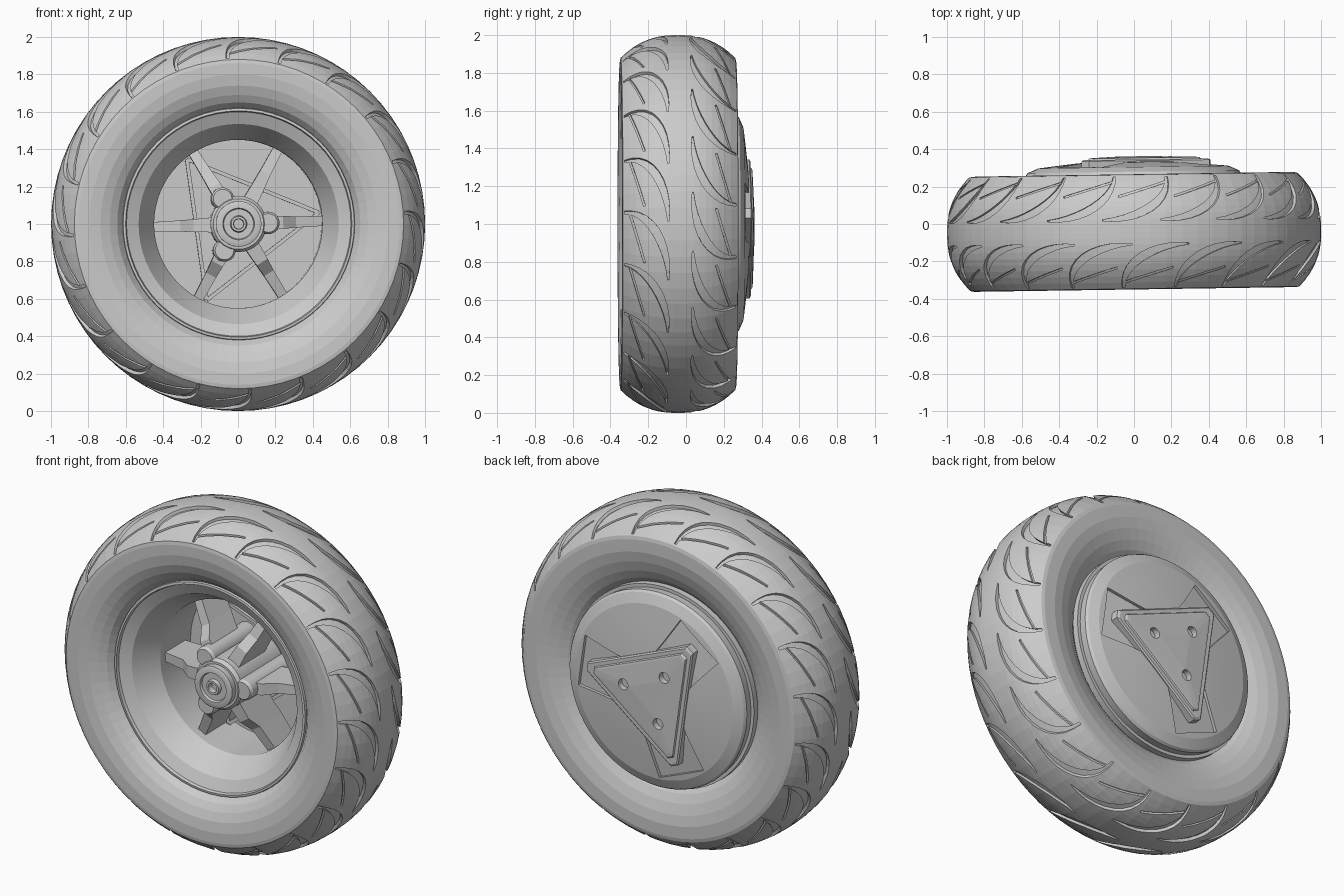
import bpy, bmesh
from math import sin, cos, pi, radians, hypot
from mathutils import Matrix, Vector

if "Cube" in bpy.data.objects:
    bpy.data.objects.remove(bpy.data.objects["Cube"])

# wheel axis runs along y, slightly turned about z, resting on z = 0
PLACE = Matrix.Translation((0, 0, 1)) @ Matrix.Rotation(radians(0.85), 4, 'Z')
MID = -0.043          # centre line of the tread
HALF = 0.303          # half width of the tread


def P(r, a, y):
    return Vector((r * cos(a), y, r * sin(a)))


def loft(bm, rings, closed=False):
    """Bridge equal rings; cap both ends, or join last to first."""
    rows = [[bm.verts.new(p) for p in ring] for ring in rings]
    n = len(rows[0])
    pairs = list(zip(rows, rows[1:]))
    if closed:
        pairs.append((rows[-1], rows[0]))
    else:
        bm.faces.new(rows[0])
        bm.faces.new(rows[-1][::-1])
    for a, b in pairs:
        for i in range(n):
            j = (i + 1) % n
            bm.faces.new((a[i], b[i], b[j], a[j]))


def make(name, bm, smooth=None):
    bm.normal_update()
    if bm.calc_volume(signed=True) < 0:
        bmesh.ops.reverse_faces(bm, faces=bm.faces[:])
    me = bpy.data.meshes.new(name)
    bm.to_mesh(me)
    bm.free()
    ob = bpy.data.objects.new(name, me)
    bpy.context.collection.objects.link(ob)
    ob.matrix_world = PLACE
    if smooth:
        bpy.context.view_layer.objects.active = ob
        ob.select_set(True)
        bpy.ops.object.shade_smooth_by_angle(angle=radians(smooth))
        ob.select_set(False)
    return ob


def circle(r, y, n, c=(0, 0)):
    return [P(r, 2 * pi * i / n, y) + Vector((c[0], 0, c[1])) for i in range(n)]


def lathe(bm, prof, n, closed=False, c=(0, 0)):
    loft(bm, [circle(r, y, n, c) for r, y in prof], closed)


def volume(me):
    bm = bmesh.new()
    bm.from_mesh(me)
    v = bm.calc_volume(signed=True)
    bm.free()
    return v


def cut(ob, cutter):
    """Subtract cutter, trying solvers until the result keeps a sane volume."""
    before = volume(ob.data)
    for solver in ('MANIFOLD', 'EXACT', 'FLOAT'):
        m = ob.modifiers.new('cut', 'BOOLEAN')
        m.object, m.operation, m.solver = cutter, 'DIFFERENCE', solver
        bpy.context.view_layer.update()
        dg = bpy.context.evaluated_depsgraph_get()
        me = bpy.data.meshes.new_from_object(ob.evaluated_get(dg))
        ob.modifiers.remove(m)
        v = volume(me)
        print(ob.name, solver, before, v)
        if .85 * before < v < .99999 * before:
            ob.data = me
            break
    bpy.data.objects.remove(cutter)


def tread_r(v):
    return 1 - 0.12 * (abs(v) / HALF) ** 2.5


# tyre
bm = bmesh.new()
tread = [(tread_r(HALF * k / 9), MID + HALF * k / 9) for k in range(-9, 10)]
back = [(.86, .265), (.79, .266), (.73, .255), (.67, .235), (.62, .21), (.585, .18)]
front = [(.585, -.20), (.615, -.25), (.65, -.295), (.69, -.32), (.74, -.34), (.80, -.35), (.86, -.35)]
lathe(bm, tread + back + front, 72, True)
tyre = make('tyre', bm)


# tread grooves: (offset from centre line, angle, half width) along each path
def crescent(t):
    a = t * pi / 2
    w = .003 + .017 * sin(pi * min(1, t * 1.05)) + .005 * t
    return .065 + .23 * (1 - cos(a)), .37 * sin(a), w


def sipe(t):
    return .19 + .08 * t, .085 + .285 * t, .005


def groove_cutter(path, steps, depth, s):
    bm = bmesh.new()
    for k in range(20):
        base = 2 * pi * (k + (.5 if s > 0 else 0)) / 20 + .013
        rings = []
        for i in range(steps + 1):
            t = i / steps
            v, th, w = path(t)
            v0, th0, _ = path(max(0, t - .01))
            v1, th1, _ = path(min(1, t + .01))
            dv, dt = v1 - v0, th1 - th0
            d = hypot(dv, dt)
            nv, nt = w * dt / d, -w * dv / d
            ring = []
            for q, h in ((-1, -depth), (1, -depth), (1, .03), (-1, .03)):
                vv, tt = v + q * nv, th + q * nt
                ring.append(P(tread_r(vv) + h, base - s * tt, MID + s * vv))
            rings.append(ring)
        loft(bm, rings)
    bmesh.ops.triangulate(bm, faces=bm.faces[:])
    return make('groove_cutter', bm)


for s in (-1, 1):
    cut(tyre, groove_cutter(crescent, 10, .018, s))
    cut(tyre, groove_cutter(sipe, 5, .012, s))

# rim barrel with stepped front lip
bm = bmesh.new()
lathe(bm, [(.595, -.15), (.622, -.25), (.618, -.27), (.605, -.272), (.60, -.255), (.535, -.225),
           (.45, -.08), (.45, .22), (.59, .22)], 64, True)
make('rim', bm, 14)

# domed back cover
bm = bmesh.new()
lathe(bm, [(.02, .21), (.57, .21), (.575, .265), (.565, .28), (.51, .304), (.40, .317),
           (.30, .328), (.18, .336), (.02, .342)], 64)
cover = make('back_cover', bm, 12)

# three recessed arms in the cover
TURN = [radians(8 + 120 * k) for k in range(3)]
for a in TURN:
    bm = bmesh.new()
    side = Vector((-sin(a), 0, cos(a)))
    rings = [[P(r, a, y) + q * side for q, y in ((-w, floor), (w, floor), (w, .45), (-w, .45))]
             for r, w, floor in ((.05, .13, .325), (.30, .14, .308), (.475, .155, .286))]
    loft(bm, rings)
    cut(cover, make('arm_cutter', bm))


# triangular badge plate with stepped edge and blunted corners
def tri(r, y, blunt=.025):
    pts = []
    for a in TURN:
        side = Vector((-sin(a), 0, cos(a)))
        pts += [P(r, a, y) - side * blunt, P(r, a, y) + side * blunt]
    return pts


bm = bmesh.new()
loft(bm, [tri(.415, .28), tri(.415, .338), tri(.40, .345), tri(.365, .345, .02),
          tri(.355, .353, .02), tri(.335, .355, .018), tri(.12, .362, .008)])
plate = make('triangle_plate', bm)
bm = bmesh.new()
for a in TURN:
    c = P(.165, a, 0)
    lathe(bm, [(.032, .325), (.032, .42)], 20, c=(c.x, c.z))
cut(plate, make('bolt_hole_cutter', bm))

# hub core, front washer and axle nut
bm = bmesh.new()
lathe(bm, [(.15, .23), (.15, -.18), (.135, -.20), (.122, -.20), (.122, -.235), (.112, -.24), (.085, -.24),
           (.08, -.225), (.045, -.225), (.04, -.245), (.028, -.245), (.026, -.21)], 32)
make('hub', bm, 30)

# three hub lobes
bm = bmesh.new()
for k in range(3):
    c = P(.16, radians(2 + 120 * k), 0)
    lathe(bm, [(.06, .23), (.06, -.18), (.05, -.195)], 20, c=(c.x, c.z))
make('hub_lobes', bm, 30)

# six spokes sloping back from hub to barrel
bm = bmesh.new()
for k in range(6):
    a = radians(2 + 60 * k)
    side = Vector((-sin(a), 0, cos(a)))
    rings = []
    for r, w, y0, y1 in ((.10, .042, -.15, .10), (.24, .034, -.13, .12), (.31, .03, -.07, .14), (.46, .026, -.03, .16)):
        rings.append([P(r, a, y) + side * q for q, y in ((-w, y0), (w, y0), (w, y1), (-w, y1))])
    loft(bm, rings)
make('spokes', bm)

# thin triangular ribs on the inside of the cover
bm = bmesh.new()
for k in range(3):
    a = radians(68 + 120 * k)
    side = Vector((-sin(a), 0, cos(a)))
    loft(bm, [[P(r, a, y) + side * q for r, y in ((.21, .15), (.23, .15), (.23, .22), (.21, .22))]
              for q in (-.38, .38)])
make('inner_ribs', bm)
